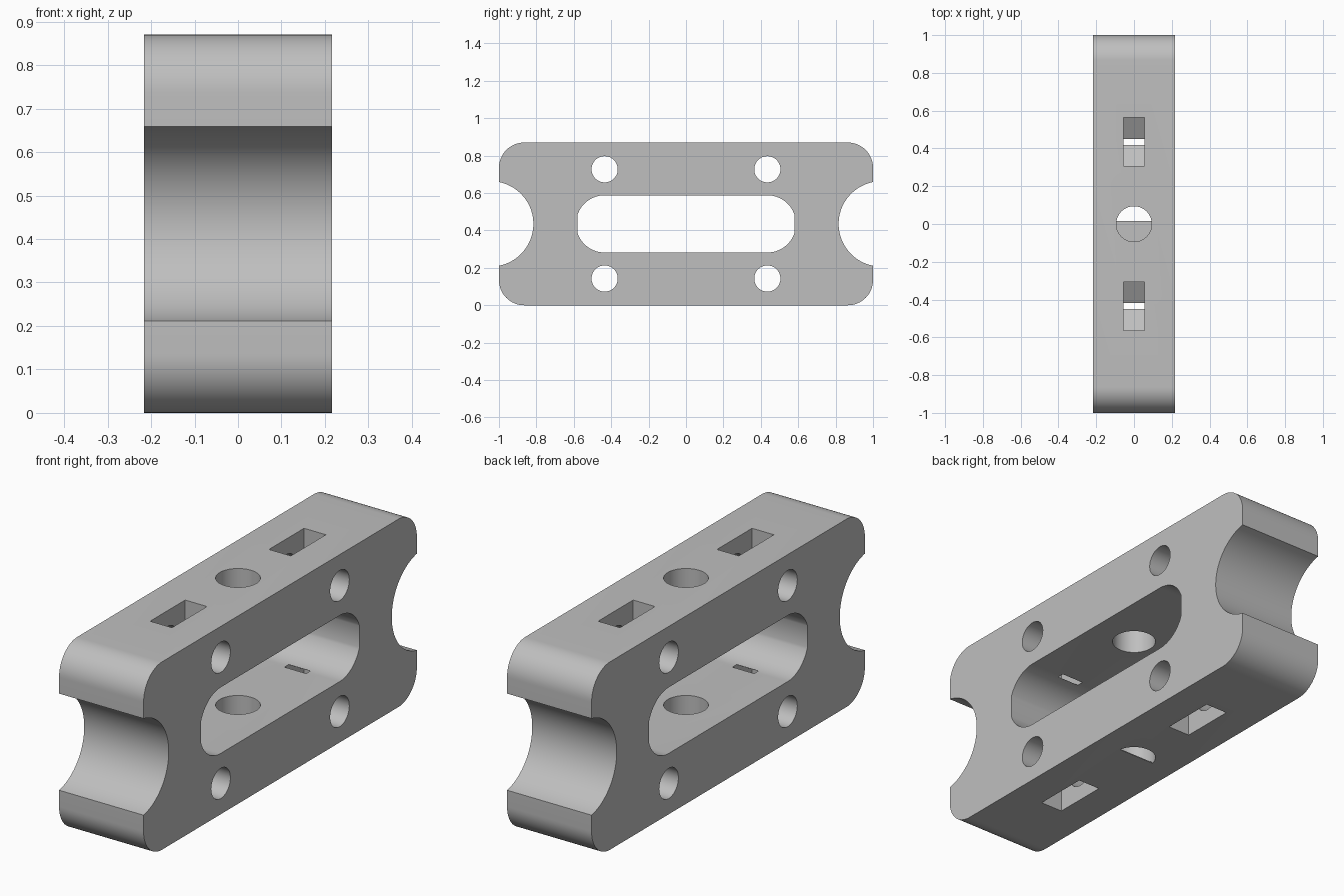
import bpy
import bmesh
from math import sin, cos, pi, radians, sqrt, acos, atan2
from mathutils import Vector

cube = bpy.data.objects.get("Cube")
if cube:
    bpy.data.objects.remove(cube, do_unlink=True)

HALF_W, HEIGHT = 0.2165, 0.87
MID = HEIGHT / 2
ROW = 0.292      # bolt rows above and below the middle
COL = 0.435      # bolt columns either side of the centre
SLOT_R = 0.153

grey = bpy.data.materials.new("plain grey")
grey.use_nodes = True
colour = (0.52, 0.52, 0.52, 1)
grey.diffuse_color = colour
grey.node_tree.nodes["Principled BSDF"].inputs["Base Color"].default_value = colour


def arc(cy, cz, r, start, end, steps):
    return [(cy + r * cos(start + (end - start) * i / steps),
             cz + r * sin(start + (end - start) * i / steps)) for i in range(steps + 1)]


def prism(name, points, low, high, axis="X"):
    """Extrude a flat outline along the given axis."""
    bm = bmesh.new()
    place = (lambda a, b: (low, a, b)) if axis == "X" else (lambda a, b: (a, b, low))
    shift = Vector((high - low, 0, 0) if axis == "X" else (0, 0, high - low))
    face = bm.faces.new([bm.verts.new(place(a, b)) for a, b in points])
    out = bmesh.ops.extrude_face_region(bm, geom=[face])
    verts = [v for v in out["geom"] if isinstance(v, bmesh.types.BMVert)]
    bmesh.ops.translate(bm, verts=verts, vec=shift)
    bmesh.ops.recalc_face_normals(bm, faces=bm.faces)
    mesh = bpy.data.meshes.new(name)
    bm.to_mesh(mesh)
    bm.free()
    mesh.materials.append(grey)
    obj = bpy.data.objects.new(name, mesh)
    bpy.context.collection.objects.link(obj)
    return obj


def select(obj):
    bpy.ops.object.select_all(action="DESELECT")
    obj.select_set(True)
    bpy.context.view_layer.objects.active = obj


def cut(target, cutter):
    mod = target.modifiers.new("cut", "BOOLEAN")
    mod.operation, mod.solver, mod.object = "DIFFERENCE", "EXACT", cutter
    select(target)
    bpy.ops.object.modifier_apply(modifier=mod.name)
    bpy.data.objects.remove(cutter, do_unlink=True)


def circle(cy, cz, r, steps=64):
    return arc(cy, cz, r, 0, 2 * pi, steps)[:-1]


# Block outline: rounded corners and a round notch in each end
CORNER, NOTCH_R, NOTCH_Y = 0.135, 0.228, 1.044
open_angle = acos((NOTCH_Y - 1) / NOTCH_R)
right = arc(1 - CORNER, CORNER, CORNER, -pi / 2, 0, 16)
right += arc(NOTCH_Y, MID, NOTCH_R, pi + open_angle, pi - open_angle, 48)
right += arc(1 - CORNER, HEIGHT - CORNER, CORNER, 0, pi / 2, 16)
left = [(-y, z) for y, z in reversed(right)]
block = prism("block", right + left, -HALF_W, HALF_W)

# Long window with rounded, slightly flattened ends
half_flat = 0.049
end_angle = atan2(sqrt(SLOT_R ** 2 - half_flat ** 2), half_flat)
lower = arc(COL, MID, SLOT_R, -pi / 2, -pi / 2 + end_angle, 16)
upper = [(y, 2 * MID - z) for y, z in reversed(lower)]
half = lower + upper
cut(block, prism("window_cutter", half + [(-y, z) for y, z in reversed(half)], -1, 1))

# Vertical hole through both rails
cut(block, prism("centre_hole_cutter", circle(0, 0, 0.094), -1, 2, "Z"))

# Nut pockets (pointed hexagon bottoms) and cross bolt holes
NUT = 0.148
for side in (-1, 1):
    for col in (-COL, COL):
        z = MID + side * ROW
        flat = NUT * cos(radians(30))
        pocket = [(col - flat, z + side * 0.4), (col - flat, z - side * NUT / 2),
                  (col, z - side * NUT),
                  (col + flat, z - side * NUT / 2), (col + flat, z + side * 0.4)]
        cut(block, prism("nut_cutter", pocket, -0.056, 0.056))
        cut(block, prism("bolt_cutter", circle(col, z, 0.07), -1, 1))

# Thin cover over the front half of the lower hole
cover = prism("hole_cover", arc(0, 0, 0.094, pi - 0.16, 2 * pi + 0.16, 40), 0, 0.004, "Z")

for part in (block, cover):
    select(part)
    bpy.ops.object.shade_smooth_by_angle(angle=radians(25))
